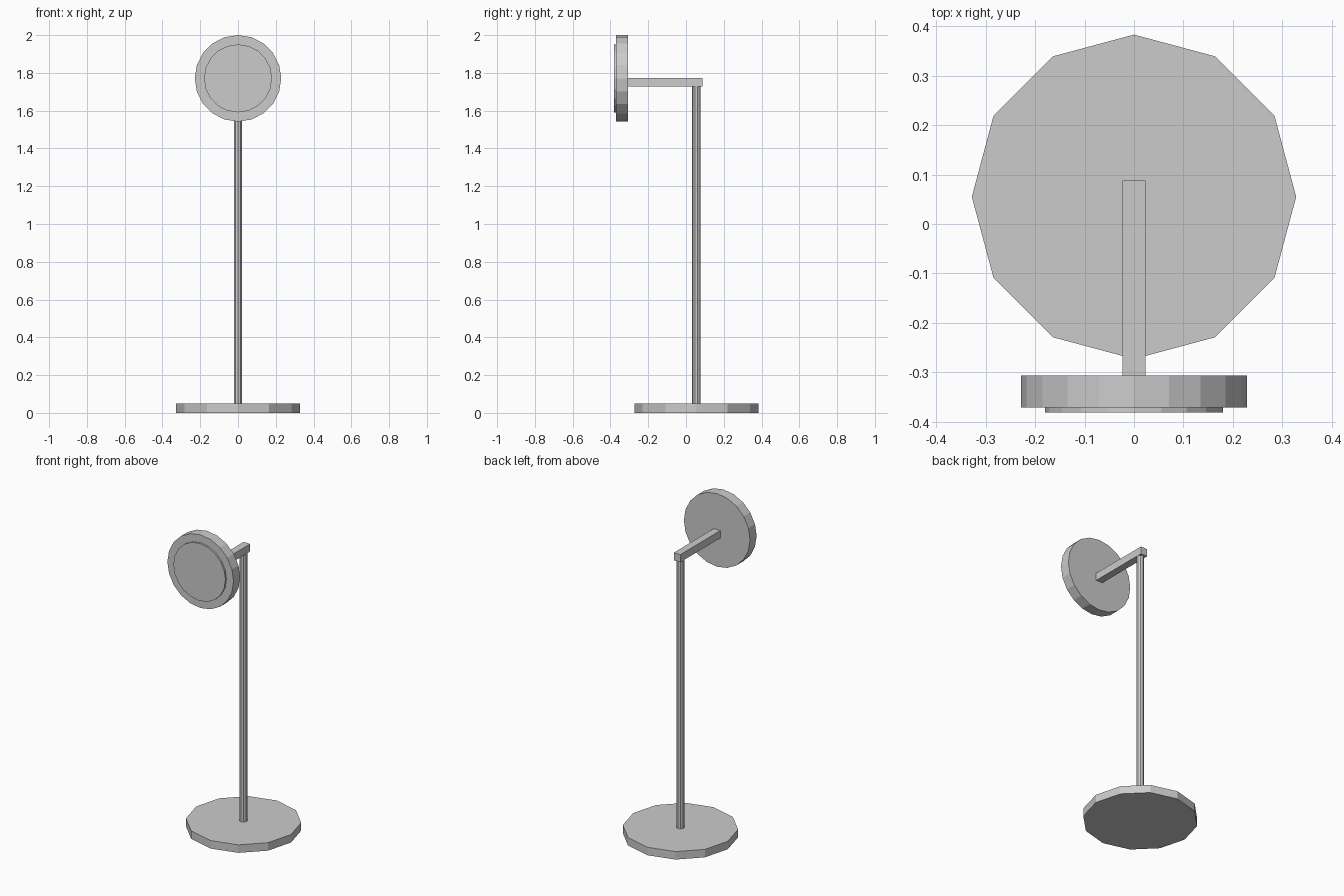
import bpy, bmesh, math
from mathutils import Matrix

if "Cube" in bpy.data.objects:
    bpy.data.objects.remove(bpy.data.objects["Cube"])

grey = bpy.data.materials.new("plain_grey")
grey.diffuse_color = (0.6, 0.6, 0.6, 1)
grey.use_nodes = True
grey.node_tree.nodes["Principled BSDF"].inputs["Base Color"].default_value = grey.diffuse_color


def finish(name, bm):
    bmesh.ops.recalc_face_normals(bm, faces=bm.faces)
    me = bpy.data.meshes.new(name)
    bm.to_mesh(me)
    bm.free()
    me.materials.append(grey)
    ob = bpy.data.objects.new(name, me)
    bpy.context.collection.objects.link(ob)
    return ob


def disc(name, sides, radius, depth, centre, facing_front=False):
    bm = bmesh.new()
    bmesh.ops.create_cone(bm, cap_ends=True, segments=sides,
                          radius1=radius, radius2=radius, depth=depth)
    m = Matrix.Translation(centre)
    if facing_front:
        m = m @ Matrix.Rotation(math.pi / 2, 4, 'X')
    bm.transform(m)
    return finish(name, bm)


def box(name, lo, hi):
    bm = bmesh.new()
    bmesh.ops.create_cube(bm, size=1)
    for v in bm.verts:
        v.co = [(a + b) / 2 + c * (b - a) for a, b, c in zip(lo, hi, v.co)]
    return finish(name, bm)


# Foot and pole
disc("base", 12, 0.328, 0.05, (0, 0.055, 0.025))
disc("pole", 10, 0.023, 1.68, (0, 0.055, 0.89))

# Arm reaching forward to the head
box("arm", (-0.023, -0.306, 1.727), (0.023, 0.088, 1.774))

# Round lamp head with its raised front panel
disc("head", 20, 0.229, 0.065, (0, -0.3385, 1.771), True)
disc("front_panel", 20, 0.18, 0.02, (0, -0.3715, 1.771), True)
